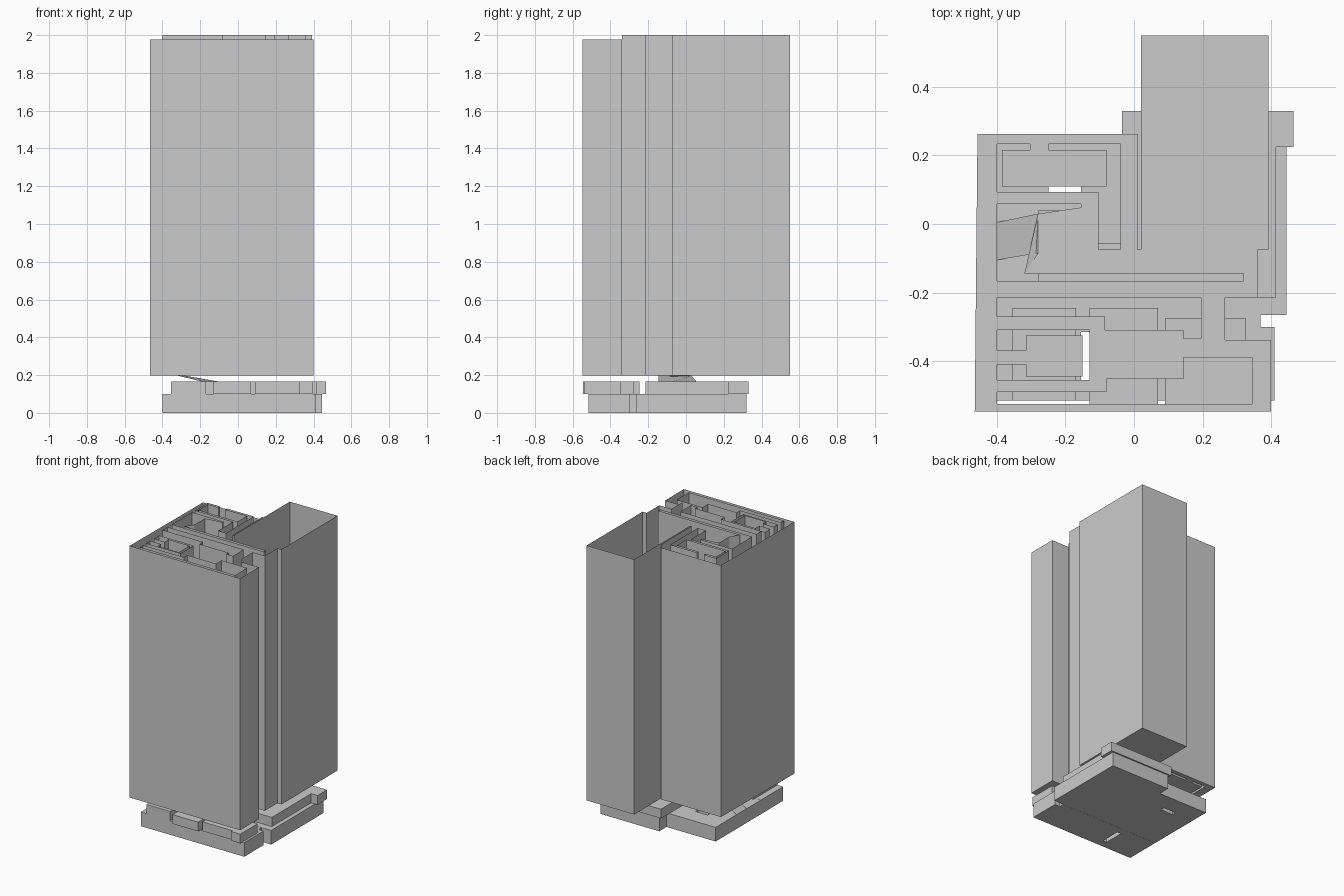
import bpy
from mathutils import Vector
from mathutils.geometry import tessellate_polygon

if "Cube" in bpy.data.objects:
    bpy.data.objects.remove(bpy.data.objects["Cube"])

FLOOR, TOP, LOW = 0.197, 2.0, 1.977


def make(name, verts, faces):
    me = bpy.data.meshes.new(name)
    me.from_pydata(verts, [], faces)
    ob = bpy.data.objects.new(name, me)
    bpy.context.collection.objects.link(ob)
    return ob


def cap(loops, z, up=True):
    # flat polygon with holes
    vs = [[Vector((x, y, 0)) for x, y in l] for l in loops]
    flat = [(x, y, z) for l in loops for x, y in l]
    tris = []
    for t in tessellate_polygon(vs):
        a, b, c = (Vector(flat[i]) for i in t)
        n = (b - a).cross(c - a).z
        tris.append(tuple(t) if (n > 0) == up else tuple(reversed(t)))
    return flat, tris


def walls(name, loop, z0, top):
    # one-sided walls; top gives the height of each edge
    v, f = [], []
    for i, a in enumerate(loop):
        b = loop[(i + 1) % len(loop)]
        h, k = top(a, b), len(v)
        v += [(*a, z0), (*b, z0), (*b, h), (*a, h)]
        f.append((k, k + 1, k + 2, k + 3))
    return make(name, v, f)


def slab(name, loops, z0, z1):
    v, f = cap(loops, z0, False)
    v2, f2 = cap(loops, z1, True)
    n = len(v)
    faces = f + [tuple(i + n for i in t) for t in f2]
    s = 0
    for l in loops:
        m = len(l)
        for i in range(m):
            a, b = s + i, s + (i + 1) % m
            faces.append((a, b, b + n, a + n))
        s += m
    return make(name, v + v2, faces)


def rect(x0, y0, x1, y1):
    return [(x0, y0), (x1, y0), (x1, y1), (x0, y1)]


# tower footprint, counter-clockwise
outline = [(-.465, -.547), (.4, -.547), (.4, -.338), (.265, -.338), (.265, -.215),
           (.36, -.215), (.36, -.075), (.392, -.075), (.392, .55), (.02, .55),
           (.02, -.075), (.01, -.075), (.01, .263), (-.457, .263)]
# light wells, clockwise
back_well = [(-.303, .233), (-.303, .216), (-.385, .216), (-.385, .11), (-.08, .11),
             (-.08, .216), (-.25, .216), (-.25, .233), (-.04, .233), (-.04, -.075),
             (-.103, -.075), (-.103, .093), (-.4, .093), (-.4, .233)]
ramp_well = [(-.4, .058), (-.155, .058), (-.155, .048), (-.28, .03), (-.28, -.085),
             (-.32, -.145), (.32, -.145), (.32, -.167), (-.4, -.167)]
mid_well = [(-.4, -.215), (.195, -.215), (.195, -.335), (.145, -.335), (.145, -.31),
            (-.085, -.31), (-.085, -.27), (-.4, -.27)]
ring_well = [(-.4, -.31), (-.13, -.31), (-.13, -.455), (-.4, -.455), (-.4, -.41),
             (-.315, -.41), (-.315, -.445), (-.15, -.445), (-.15, -.325),
             (-.315, -.325), (-.315, -.37), (-.4, -.37)]
front_well = [(-.4, -.49), (-.08, -.49), (-.08, -.452), (.145, -.452), (.145, -.39),
              (.345, -.39), (.345, -.525), (-.4, -.525)]
wells = {"back_well": back_well, "ramp_well": ramp_well, "middle_well": mid_well,
         "ring_well": ring_well, "front_well": front_well}


def outer_top(a, b):
    low_side = min(a[0], b[0]) < -.4 or (max(a[1], b[1]) < -.33)
    return LOW if low_side else TOP


def well_top(a, b):
    return LOW if max(a[1], b[1]) < -.335 or max(a[1], b[1]) == -.31 and b[0] < 0 and a[0] == -.4 else TOP


# tower shell, wells and floor
walls("tower_outer_walls", outline, FLOOR, outer_top)
for name, loop in wells.items():
    low = name in ("ring_well", "front_well")
    walls(name + "_walls", loop, FLOOR, (lambda a, b: LOW) if low else well_top)
make("tower_floor", *cap([outline] + list(wells.values()), FLOOR, True))

# upper base blocks
for name, r in {"left": (-.355, -.515, -.17, -.245), "centre": (-.13, -.545, .07, -.245),
                "right": (.09, -.525, .325, -.275)}.items():
    slab("upper_block_" + name, [rect(*r)], .1, .165)
slab("upper_block_corner", [rect(.325, -.54, .395, -.345)], .1, .165)
slab("upper_block_back", [[(-.28, -.215), (.415, -.215), (.415, .225), (.465, .225),
                           (.465, .33), (-.035, .33), (-.035, -.055), (-.103, -.055),
                           (-.103, .04), (-.28, .04)]], .1, .165)

# lower base plates
slab("lower_plate_back", [[(-.4, -.265), (.445, -.265), (.445, .32), (-.015, .32),
                           (-.015, .24), (-.4, .24)],
                          rect(-.25, .085, -.155, .115)], 0, .1)
slab("lower_plate_front", [[(-.4, -.515), (.41, -.515), (.41, -.3), (.37, -.3),
                            (.37, -.266), (-.4, -.266)],
                           rect(-.155, -.46, -.125, -.315)], 0, .1)

# ramps between the floor and the base
make("floor_ramp", [(-.28, .03, FLOOR), (-.32, -.145, FLOOR), (-.19, -.145, .166),
                    (-.103, -.075, .166), (-.103, .055, .166)], [(0, 1, 2, 3), (0, 3, 4)])
make("side_ramp", [(-.4, .005, .1), (-.4, -.105, .1), (-.28, -.085, FLOOR),
                   (-.28, .03, FLOOR)], [(0, 1, 2, 3)])
